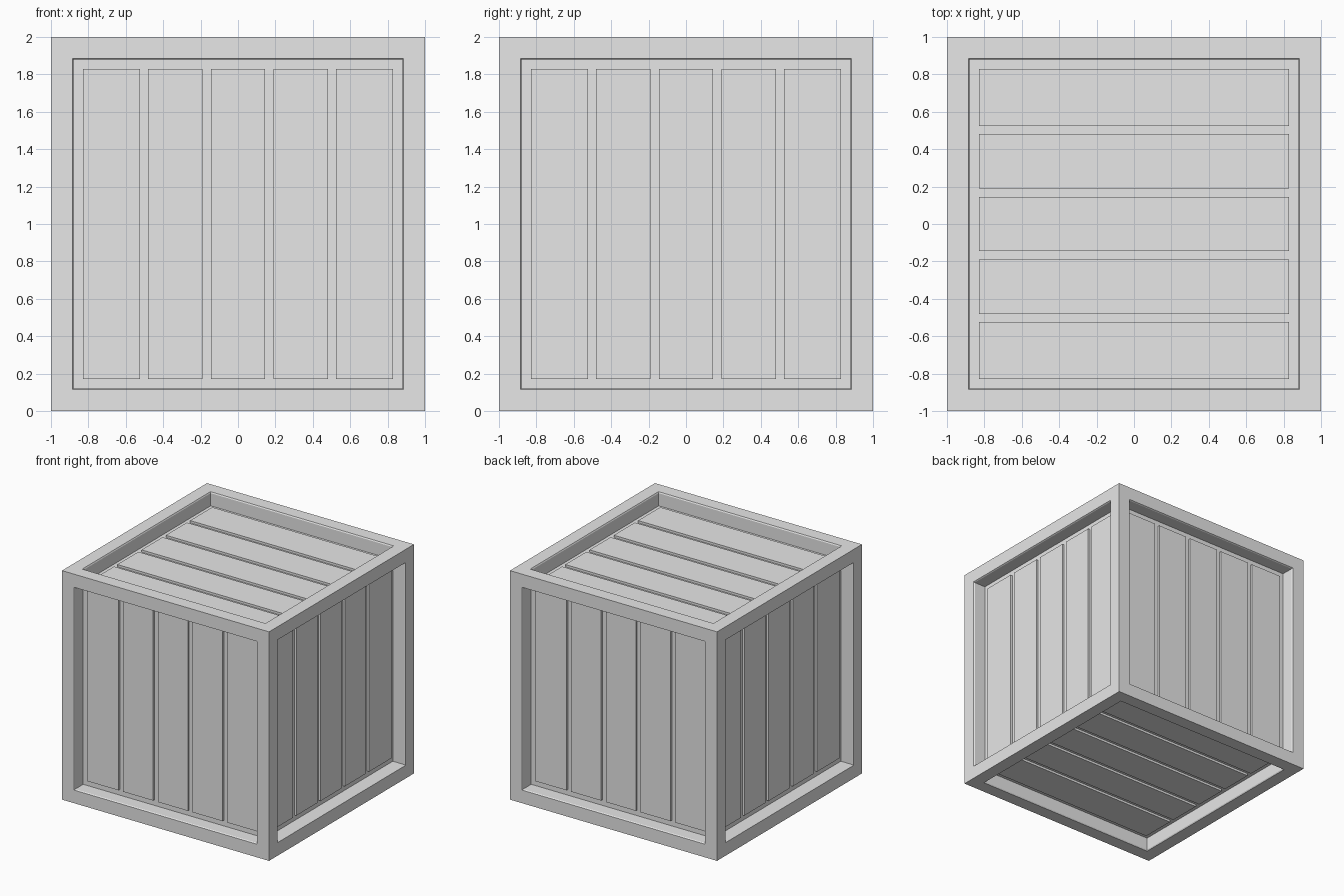
import bpy
import bmesh
from math import radians
from mathutils import Matrix, Vector

default = bpy.data.objects.get("Cube")
if default:
    bpy.data.objects.remove(default, do_unlink=True)

OPENING = 0.83      # half width of each recessed panel
LIP = 0.008         # small chamfer around the opening
BOARD_TOP = 0.90    # board surface, measured from the crate centre
GROOVE_FLOOR = 0.88
GAP = 0.045         # groove between boards
PITCH = 0.335       # board spacing
CENTRE = Matrix.Translation((0, 0, 1))

grey = bpy.data.materials.new("plain_grey")
grey.use_nodes = True
colour = (0.8, 0.8, 0.8, 1)
grey.diffuse_color = colour
grey.node_tree.nodes["Principled BSDF"].inputs["Base Color"].default_value = colour


def finish(bm, name):
    mesh = bpy.data.meshes.new(name)
    bm.to_mesh(mesh)
    bm.free()
    mesh.materials.append(grey)
    obj = bpy.data.objects.new(name, mesh)
    bpy.context.scene.collection.objects.link(obj)
    return obj


def add_box(bm, low, high, matrix):
    low, high = Vector(low), Vector(high)
    place = Matrix.Translation((low + high) / 2) @ Matrix.Diagonal((*(high - low), 1))
    bmesh.ops.create_cube(bm, size=1, matrix=matrix @ place)


# Outer frame: a cube with a lipped opening cut into every side
bm = bmesh.new()
bmesh.ops.create_cube(bm, size=2, matrix=CENTRE)
panels = bm.faces[:]
bmesh.ops.inset_individual(bm, faces=panels, thickness=1 - OPENING - LIP)
bmesh.ops.inset_individual(bm, faces=panels, thickness=LIP, depth=-0.01)
for face in bmesh.ops.extrude_discrete_faces(bm, faces=panels)["faces"]:
    bmesh.ops.translate(bm, verts=face.verts, vec=face.normal * (GROOVE_FLOOR - 0.99))
    bm.faces.remove(face)
finish(bm, "frame")

# Inner core: closes the bottoms of the grooves
bm = bmesh.new()
bmesh.ops.create_cube(bm, size=2 * GROOVE_FLOOR, matrix=CENTRE)
finish(bm, "inner_core")

# Five boards per side, upright on the walls and along x on top and bottom
turn = {name: Matrix.Rotation(radians(angle), 4, "Y") for name, angle in
        (("top", 0), ("right", 90), ("bottom", 180), ("left", -90))}
# Viewed from the front, the model's own left is +x
turn["left"], turn["right"] = turn["right"], turn["left"]
turn["back"] = Matrix.Rotation(radians(90), 4, "Z") @ turn["left"]
turn["front"] = Matrix.Rotation(radians(-90), 4, "Z") @ turn["left"]

for side, rotation in turn.items():
    bm = bmesh.new()
    for i in range(-2, 3):
        start = max(-OPENING, (i - 0.5) * PITCH + GAP / 2)
        end = min(OPENING, (i + 0.5) * PITCH - GAP / 2)
        if i == -2:
            start = -OPENING
        if i == 2:
            end = OPENING
        add_box(bm, (-OPENING, start, GROOVE_FLOOR), (OPENING, end, BOARD_TOP),
                CENTRE @ rotation)
    finish(bm, side + "_boards")
